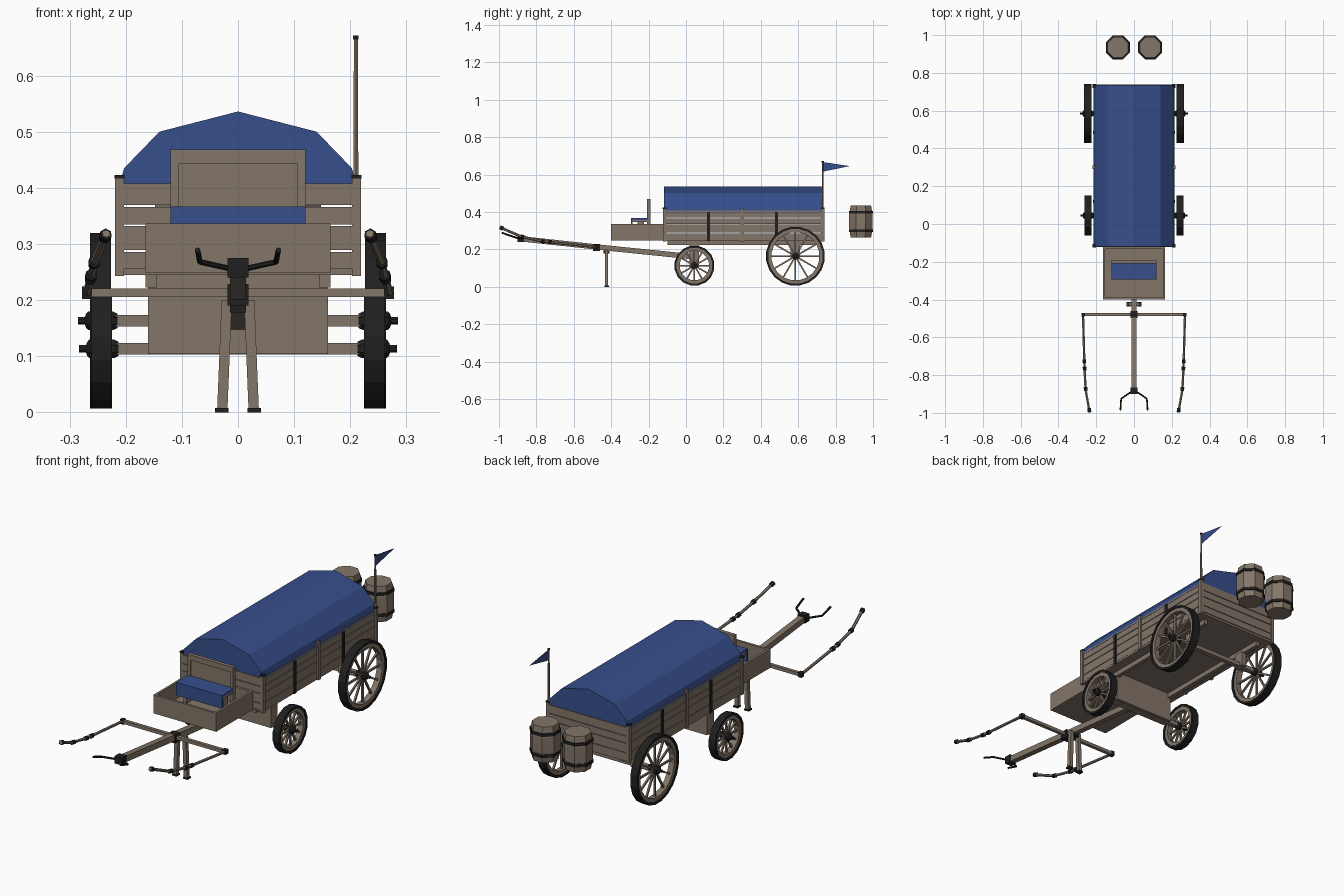
import bpy, bmesh
from math import cos, sin, pi, tau
from mathutils import Vector

if "Cube" in bpy.data.objects:
    bpy.data.objects.remove(bpy.data.objects["Cube"])


def material(name, rgb):
    m = bpy.data.materials.new(name)
    m.use_nodes = True
    m.diffuse_color = (*rgb, 1)
    bsdf = next(n for n in m.node_tree.nodes if n.type == 'BSDF_PRINCIPLED')
    bsdf.inputs["Base Color"].default_value = (*rgb, 1)
    return m


WOOD = material("weathered_wood", (0.23, 0.18, 0.138))
IRON = material("dark_iron", (0.014, 0.014, 0.014))
CLOTH = material("blue_cloth", (0.037, 0.077, 0.262))


def finish(name, bm, mat, mirror=False):
    bmesh.ops.recalc_face_normals(bm, faces=bm.faces)
    me = bpy.data.meshes.new(name)
    bm.to_mesh(me)
    bm.free()
    me.materials.append(mat)
    ob = bpy.data.objects.new(name, me)
    bpy.context.collection.objects.link(ob)
    if mirror:
        ob.modifiers.new("mirror", 'MIRROR')
    return ob


def boxes(name, mat, spans, mirror=False):
    """Axis-aligned boxes, each given as x, y and z ranges."""
    bm = bmesh.new()
    for span in spans:
        for v in bmesh.ops.create_cube(bm, size=1)["verts"]:
            v.co = [(a + b) / 2 + c * (b - a) for c, (a, b) in zip(v.co, span)]
    return finish(name, bm, mat, mirror)


def rods(name, mat, paths, r, sides=6, mirror=False, r_end=None):
    """Straight prisms along every leg of each path."""
    bm = bmesh.new()
    for path in paths:
        for a, b in zip(path, path[1:]):
            a, b = Vector(a), Vector(b)
            d = b - a
            new = bmesh.ops.create_cone(bm, cap_ends=True, segments=sides, radius1=r,
                                        radius2=r_end or r, depth=d.length)["verts"]
            turn = d.to_track_quat('Z', 'Y').to_matrix()
            for v in new:
                c = v.co.copy()
                if sides == 4:
                    c = Vector(((c.x - c.y), (c.x + c.y), c.z * 2 ** .5)) / 2 ** .5
                v.co = turn @ c + (a + b) / 2
    return finish(name, bm, mat, mirror)


def lathe(name, mat, profile, centre, sides, axis='Z', ring=False, mirror=False):
    """Turn (radius, height) points; ring joins last to first, otherwise ends are capped."""
    bm = bmesh.new()
    rows = []
    for r, h in profile:
        row = []
        for i in range(sides):
            a = tau * (i + .5) / sides
            p = (r * cos(a), r * sin(a), h) if axis == 'Z' else (h, r * cos(a), r * sin(a))
            row.append(bm.verts.new(Vector(p) + Vector(centre)))
        rows.append(row)
    pairs = list(zip(rows, rows[1:]))
    if ring:
        pairs.append((rows[-1], rows[0]))
    else:
        bm.faces.new(rows[0])
        bm.faces.new(rows[-1])
    for a, b in pairs:
        for i in range(sides):
            j = (i + 1) % sides
            bm.faces.new((a[i], a[j], b[j], b[i]))
    return finish(name, bm, mat, mirror)


# Wheels with iron tyre, wooden felloe, spokes and hub
def wheel(name, y, z, radius, x, half, spokes, sides):
    c = (x, y, z)
    inner = radius - .011

    def ring(r0, r1, w):
        return [(r0, -w), (r1, -w), (r1, w), (r0, w)]
    lathe(name + "_tyre", IRON, ring(inner, radius, half), c, sides, 'X', True, True)
    lathe(name + "_felloe", WOOD, ring(inner - .018, inner, half * .75), c, sides, 'X', True, True)
    lines = []
    for i in range(spokes):
        a = tau * i / spokes
        d = Vector((0, cos(a), sin(a)))
        lines.append((Vector(c) + d * .012, Vector(c) + d * (inner - .01)))
    rods(name + "_spokes", WOOD, lines, .006, 4, True)
    lathe(name + "_hub", IRON, [(.014, -.03), (.018, -.022), (.018, .022), (.013, .026),
                                (.007, .028), (.007, .04)], c, 8, 'X', False, True)
    boxes(name + "_axle", WOOD, [((-x + .02, x - .02), (y - .012, y + .012), (z - .01, z + .01))])


wheel("rear_wheel", .585, .163, .158, .245, .019, 12, 20)
wheel("front_wheel", .045, .113, .108, .243, .018, 12, 16)

# Wagon bed: floor, plank walls, posts and iron straps
FRONT, BACK = -.115, .735
boxes("bed_floor", WOOD, [((-.212, .212), (FRONT, BACK), (.245, .257))])
rows = [(.255, .286), (.289, .332), (.335, .366), (.369, .408)]
boxes("side_planks", WOOD, [((.203, .213), (FRONT, BACK), r) for r in rows], True)
boxes("end_planks", WOOD, [((-.204, .204), (y, y + .01), r)
                           for y in (FRONT - .007, BACK - .006) for r in rows])
boxes("bed_posts", WOOD, [((.203, .219), (y - .009, y + .009), (.243, .42))
                          for y in (FRONT, .30, BACK - .004)], True)
boxes("post_caps", IRON, [((.202, .22), (y - .01, y + .01), (.417, .423))
                          for y in (FRONT, BACK - .004)], True)
boxes("side_straps", IRON, [((.212, .217), (y - .008, y + .008), (.245, .4))
                            for y in (.12, .485)], True)

# Undercarriage
boxes("bed_beams", WOOD, [((.145, .165), (-.1, .7), (.222, .246))], True)
boxes("front_bolster", WOOD, [((-.16, .16), (.02, .07), (.104, .245))])
boxes("rear_axle_blocks", WOOD, [((.135, .16), (.56, .61), (.155, .225))], True)

# Canvas cover, a faceted arch swept along the bed
half = [(.214, .397), (.203, .435), (.14, .50), (0, .536)]
arch = half + [(-x, z) for x, z in half[-2::-1]]
bm = bmesh.new()
face = bm.faces.new([bm.verts.new((x, FRONT - .003, z)) for x, z in arch])
out = bmesh.ops.extrude_face_region(bm, geom=[face], use_keep_orig=True)["geom"]
bmesh.ops.translate(bm, verts=[v for v in out if isinstance(v, bmesh.types.BMVert)],
                    vec=(0, BACK - FRONT + .003, 0))
finish("canvas_cover", bm, CLOTH)

# Driver's box, open on top
boxes("driver_box_floor", WOOD, [((-.165, .165), (-.4, -.12), (.248, .26))])
boxes("driver_box_ends", WOOD, [((-.165, .165), (y, y + .011), (.255, .336)) for y in (-.4, -.133)])
boxes("driver_box_sides", WOOD, [((.154, .165), (-.39, -.13), (.255, .336))], True)

# Bench with cloth cover and framed backrest
boxes("bench_plank", WOOD, [((-.118, .118), (-.285, -.2), (.345, .358))])
boxes("bench_legs", WOOD, [((.09, .105), (-.26, -.225), (.258, .347))], True)
boxes("bench_cloth", CLOTH, [((-.12, .12), (-.288, -.2), (.358, .367)),
                             ((-.12, .12), (-.293, -.285), (.305, .367))])
boxes("backrest_panel", WOOD, [((-.107, .107), (-.203, -.195), (.36, .445))])
boxes("backrest_stiles", WOOD, [((.105, .12), (-.208, -.19), (.3, .468))], True)
boxes("backrest_rail", WOOD, [((-.107, .107), (-.208, -.19), (.443, .468))])

# Draught pole with iron fittings and forked tip
rods("draught_pole", WOOD, [((0, .04, .16), (0, -.47, .212), (0, -.89, .257))], .02, 4)
boxes("pole_collar", IRON, [((-.019, .019), (-.498, -.46), (.19, .229))])
boxes("pole_stand_bracket", IRON, [((-.014, .014), (-.44, -.41), (.178, .2))])
boxes("pole_tip_cap", IRON, [((-.019, .019), (-.9, -.865), (.24, .275))])
rods("pole_fork", IRON, [((.01, -.885, .255), (.068, -.925, .268), (.072, -.985, .289))], .005, 6, True)

# Crossbar and side shafts with iron knuckles
rods("crossbar", WOOD, [((-.27, -.48, .213), (.27, -.48, .213))], .011, 4)
shaft = [Vector(p) for p in ((.27, -.48, .213), (.262, -.76, .242), (.256, -.88, .268), (.235, -.995, .318))]
rods("side_shafts", WOOD, [shaft], .007, 6, True)
boxes("crossbar_ends", IRON, [((.26, .278), (-.49, -.47), (.202, .224))], True)
knuckles = []
for i, t in ((0, .88), (1, .05), (1, .95), (2, .92)):
    d = shaft[i + 1] - shaft[i]
    p = shaft[i] + d * t
    knuckles.append((p - d.normalized() * .009, p + d.normalized() * .009))
rods("shaft_knuckles", IRON, knuckles, .011, 6, True)

# Prop legs under the pole
rods("prop_legs", WOOD, [((.028, -.425, .004), (.02, -.425, .2))], .013, 4, True)
boxes("prop_feet", IRON, [((.017, .041), (-.437, -.413), (0, .008))], True)

# Flagpole and pennant
rods("flagpole", WOOD, [((.21, .731, .25), (.21, .731, .668))], .006, 6, False, .004)
rods("flagpole_tip", IRON, [((.21, .731, .664), (.21, .731, .671))], .006, 6)
bm = bmesh.new()
bm.faces.new([bm.verts.new((.21, y, z)) for y, z in ((.73, .615), (.875, .645), (.73, .667))])
flag = finish("pennant", bm, CLOTH)
flag.modifiers.new("thickness", 'SOLIDIFY').thickness = .002

# Pair of eight-sided barrels with iron hoops
BARREL = (.085, .935, .349)
lathe("barrels", WOOD, [(.059, -.085), (.068, -.035), (.068, .035), (.059, .085)],
      BARREL, 8, mirror=True)
for label, h in (("lower", -.05), ("upper", .05)):
    lathe(label + "_barrel_hoops", IRON,
          [(.06, h - .007), (.0695, h - .007), (.0695, h + .007), (.06, h + .007)],
          BARREL, 8, ring=True, mirror=True)
